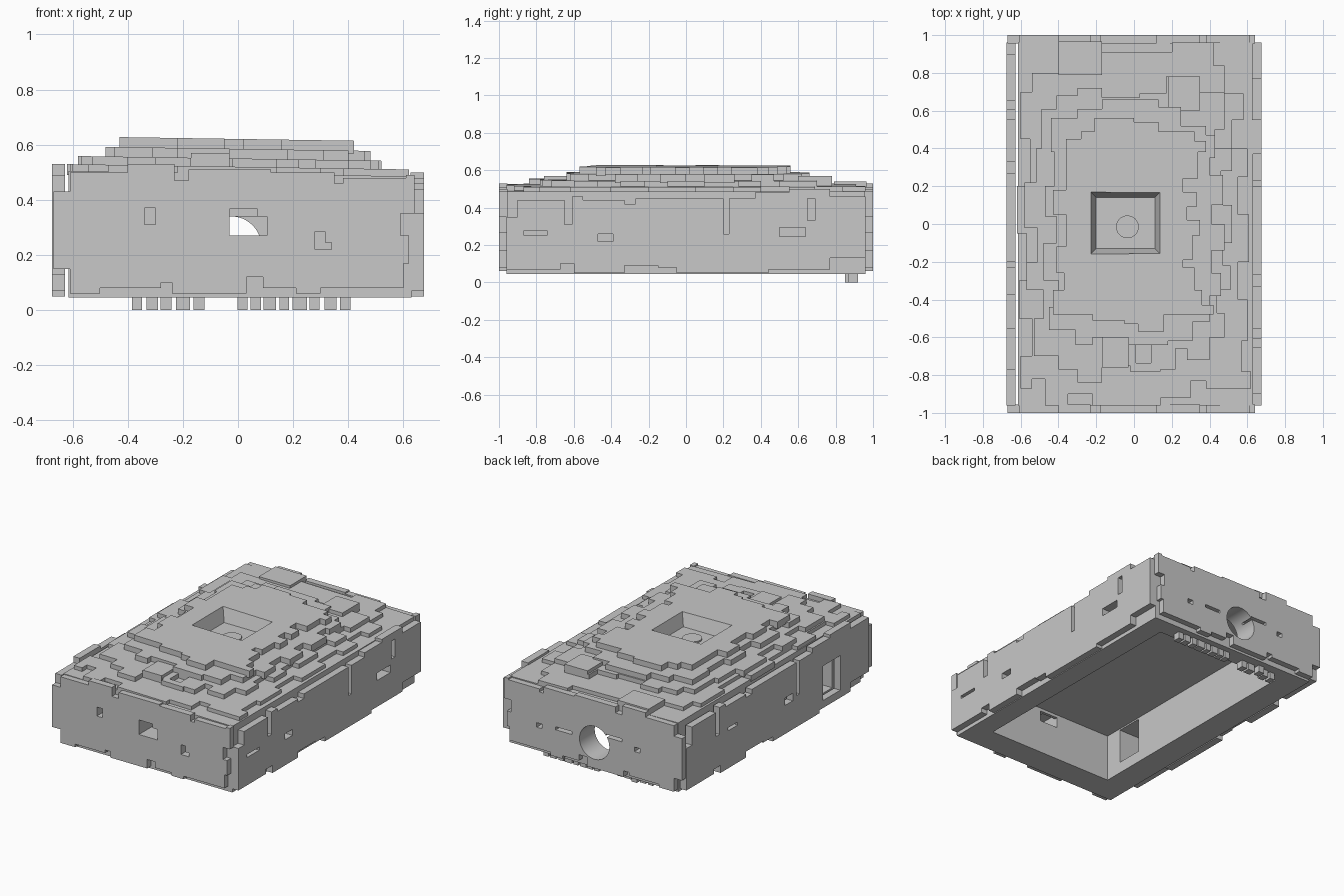
import bpy
import bmesh
import random
from mathutils import Vector

default_cube = bpy.data.objects.get("Cube")
if default_cube:
    bpy.data.objects.remove(default_cube, do_unlink=True)

random.seed(4)
TILT = 0.0155  # the roof falls slightly towards +x

grey = bpy.data.materials.new("plain grey")
grey.use_nodes = True
grey.diffuse_color = (0.58, 0.58, 0.58, 1)
grey.node_tree.nodes["Principled BSDF"].inputs["Base Color"].default_value = (0.58, 0.58, 0.58, 1)


def finish(name, bm):
    """Turn a bmesh into a named grey object."""
    bmesh.ops.recalc_face_normals(bm, faces=bm.faces)
    mesh = bpy.data.meshes.new(name)
    bm.to_mesh(mesh)
    bm.free()
    mesh.materials.append(grey)
    obj = bpy.data.objects.new(name, mesh)
    bpy.context.collection.objects.link(obj)
    return obj


def stepped_slab(name, steps, low, high, axis, flip=1):
    """Extrude a right-angled outline; steps are hundredths of a unit."""
    outline = []
    for i, (u, v) in enumerate(steps):
        following = steps[(i + 1) % len(steps)]
        outline += [(u, v), (following[0], v)]

    def place(u, v, w):
        u, v = flip * u / 100, v / 100
        return {"x": (w, u, v), "y": (u, w, v), "z": (u, v, w - TILT * u)}[axis]

    bm = bmesh.new()
    points = [p for i, p in enumerate(outline) if p != outline[i - 1]]
    face = bm.faces.new([bm.verts.new(place(u, v, low)) for u, v in points])
    grown = bmesh.ops.extrude_face_region(bm, geom=[face])
    top = [v for v in grown["geom"] if isinstance(v, bmesh.types.BMVert)]
    offset = Vector(place(0, 0, high)) - Vector(place(0, 0, low))
    bmesh.ops.translate(bm, verts=top, vec=offset)
    return finish(name, bm)


def box(name, x, y, z, taper=0):
    """Box from three ranges; taper narrows the bottom."""
    bm = bmesh.new()
    bmesh.ops.create_cube(bm, size=1)
    for v in bm.verts:
        low = v.co.z < 0
        inset = taper if low else 0
        v.co = [r[0] + inset if c < 0 else r[1] - inset
                for r, c in zip((x, y), v.co)] + [z[0] if low else z[1]]
    return finish(name, bm)


def cylinder(name, centre, radius, depth, along_y=False):
    bm = bmesh.new()
    bmesh.ops.create_cone(bm, cap_ends=True, segments=48, radius1=radius, radius2=radius, depth=depth)
    for v in bm.verts:
        if along_y:
            v.co = (v.co.x, v.co.z, v.co.y)
        v.co += Vector(centre)
    obj = finish(name, bm)
    for poly in obj.data.polygons:
        poly.use_smooth = len(poly.vertices) == 4
    return obj


def cut(cutter, *targets):
    """Subtract the cutter from each target, then discard it."""
    cutter.hide_render = True
    for obj in targets:
        mod = obj.modifiers.new("cut", "BOOLEAN")
        mod.operation = "DIFFERENCE"
        mod.solver = "EXACT"
        mod.object = cutter
        bpy.context.view_layer.objects.active = obj
        bpy.ops.object.modifier_apply(modifier=mod.name)
    bpy.data.objects.remove(cutter, do_unlink=True)


# Hollow body, open underneath
body = box("body", (-0.615, 0.63), (-0.96, 0.96), (0.045, 0.495))
for v in body.data.vertices:
    if v.co.z > 0.3:
        v.co.z -= TILT * v.co.x
cut(box("cavity", (-0.44, 0.49), (-0.78, 0.84), (-0.1, 0.36)), body)

# Stepped roof tiers
deck_steps = [(-60, 70), (-54, 80), (-40, 96), (-17, 91), (20, 96), (42, 84), (48, 69),
              (58, 55), (52, 40), (60, 25), (55, 5), (61, -20), (55, -40), (60, -62),
              (57, -78), (62, -87), (38, -83), (30, -92), (14, -96), (-22, -90),
              (-35, -96), (-47, -82), (-54, -87), (-60, -70), (-54, -50), (-61, -30),
              (-57, -5), (-62, 20), (-55, 45)]
lower_steps = [(-49, 61), (-41, 68), (-30, 72), (-17, 67), (3, 69), (17, 78), (35, 70),
               (48, 50), (43, 40), (52, 28), (46, 10), (52, -10), (47, -22), (51, -35),
               (44, -47), (48, -60), (40, -72), (28, -66), (22, -77), (14, -78), (-2, -75),
               (-17, -84), (-30, -77), (-40, -70), (-53, -50), (-48, -35), (-57, -20),
               (-51, -2), (-58, 22), (-52, 40)]
middle_steps = [(-44, 56), (-30, 61), (-17, 66), (13, 62), (25, 52), (38, 47), (43, 35),
                (40, 26), (47, 10), (41, 0), (48, -14), (41, -26), (46, -38), (40, -52),
                (31, -62), (18, -64), (-3, -60), (-22, -64), (-31, -56), (-45, -44),
                (-40, -30), (-48, -10), (-41, 4), (-47, 20), (-42, 38)]
upper_steps = [(-36, 45), (-28, 49), (-21, 56), (0, 54), (13, 49), (32, 44), (38, 38),
               (34, 24), (26, 17), (33, 9), (28, 2), (35, -6), (31, -19), (26, -23),
               (32, -35), (36, -43), (42, -48), (16, -57), (2, -53), (-5, -51), (-22, -48),
               (-43, -35), (-37, -26), (-41, -12), (-36, 5), (-43, 18)]
deck = stepped_slab("roof_deck", deck_steps, 0.48, 0.52, "z")
lower = stepped_slab("roof_lower_tier", lower_steps, 0.51, 0.55, "z")
middle = stepped_slab("roof_middle_tier", middle_steps, 0.54, 0.585, "z")
upper = stepped_slab("roof_upper_tier", upper_steps, 0.575, 0.621, "z")
box("roof_rear_block", (-0.4, -0.17), (0.79, 0.965), (0.5, 0.54))
box("roof_rear_ridge", (0.18, 0.35), (0.6, 0.78), (0.5, 0.57))
box("roof_front_ridge", (-0.17, -0.03), (-0.76, -0.58), (0.5, 0.57))
cut(box("pocket", (0.01, 0.09), (-0.735, -0.64), (0.51, 0.7)), lower)

# Tapered pit in the roof with a round boss on its floor
cut(box("pit", (-0.235, 0.145), (-0.165, 0.175), (0.535, 0.645), 0.035), upper, middle, lower)
cylinder("pit_boss", (-0.035, -0.015, 0.53), 0.06, 0.03)

# Stepped wall plates
end_steps = [(-67, 43), (-61, 50), (-40, 53), (-23, 47), (-18, 51), (12, 50), (35, 46),
             (38, 48), (61, 49), (64, 35), (59, 27), (62, 17), (60, 8), (30, 6), (21, 8),
             (9, 12), (3, 6), (-24, 10), (-28, 8), (-50, 6), (-61, 15)]
side_steps = [(-96, 35), (-90, 44), (-65, 31), (-61, 46), (-55, 44), (-33, 42), (-27, 45),
              (20, 26), (23, 45), (37, 48), (55, 50), (77, 46), (96, 13), (77, 7),
              (44, 5), (-5, 8), (-15, 9), (-33, 5), (-60, 10), (-67, 7)]
taller_steps = [(u, v + 3 if v > 40 else v) for u, v in side_steps]
front = stepped_slab("front_wall_plate", end_steps, -1, -0.955, "y")
back = stepped_slab("back_wall_plate", end_steps, 0.955, 1, "y")
right = stepped_slab("wall_plate_plus_x", side_steps, 0.625, 0.675, "x")
left = stepped_slab("wall_plate_minus_x", taller_steps, -0.675, -0.628, "x", -1)

# Through openings: front window, rear bore and side window
cut(box("window", (-0.03, 0.105), (-1.1, -0.6), (0.27, 0.34)), front, body)
cut(box("window_head", (-0.03, 0.07), (-1.1, -0.8), (0.335, 0.367)), front, body)
cut(cylinder("bore", (-0.025, 0.9, 0.23), 0.11, 0.5, True), back, body)
cut(box("side_window", (-0.8, -0.3), (-0.66, -0.48), (0.12, 0.35)), left, body)

# Small recessed slots in the walls: (start, end, bottom, top)
end_slots = {
    front: [(-0.34, -0.3, 0.31, 0.37), (0.28, 0.34, 0.22, 0.245), (0.28, 0.315, 0.24, 0.285)],
    back: [(0.36, 0.4, 0.22, 0.25), (0.14, 0.26, 0.24, 0.26), (-0.23, -0.11, 0.29, 0.31),
           (-0.36, -0.32, 0.25, 0.28)]}
side_slots = {
    right: [(-0.87, -0.74, 0.255, 0.275), (-0.47, -0.39, 0.22, 0.26),
            (0.5, 0.64, 0.245, 0.295), (0.65, 0.69, 0.33, 0.45)],
    left: [(-0.16, -0.08, 0.24, 0.29), (0.42, 0.52, 0.3, 0.32)]}
for plate, slots in end_slots.items():
    y = -1 if plate is front else 1
    for a, b, low, high in slots:
        cut(box("slot", (a, b), (y - 0.09, y + 0.09), (low, high)), plate, body)
for plate, slots in side_slots.items():
    x = 0.65 if plate is right else -0.65
    for a, b, low, high in slots:
        cut(box("slot", (x - 0.08, x + 0.08), (a, b), (low, high)), plate, body)

# Row of small feet under the rear rim
x = -0.385
while x < 0.4:
    width = random.uniform(0.03, 0.055)
    if not -0.11 < x < -0.035:
        y = random.choice((0.85, 0.87))
        box("rear_foot", (x, x + width), (y, y + 0.05), (0, 0.06))
    x += width + random.uniform(0.008, 0.02)
